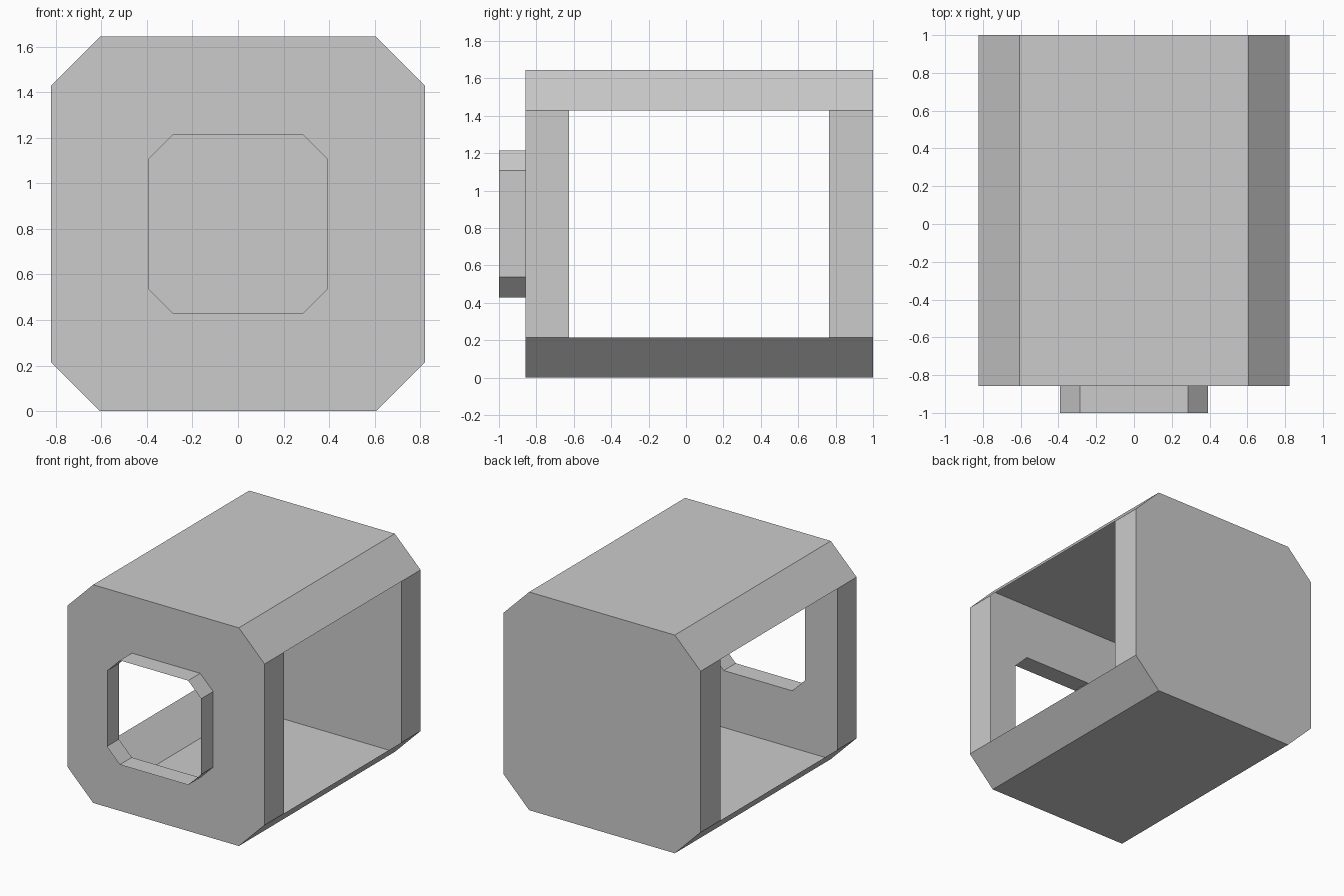
import bpy
import bmesh

if "Cube" in bpy.data.objects:
    bpy.data.objects.remove(bpy.data.objects["Cube"])

grey = bpy.data.materials.new("light grey")
grey.diffuse_color = (0.6, 0.6, 0.6, 1)
grey.use_nodes = True
grey.node_tree.nodes["Principled BSDF"].inputs["Base Color"].default_value = grey.diffuse_color

MID_Z = 0.822          # height of the shared axis


def octagon(half, flat):
    """Chamfered square section in x and z, starting with its right side."""
    pts = [(half, -flat), (half, flat), (flat, half), (-flat, half),
           (-half, flat), (-half, -flat), (-flat, -half), (flat, -half)]
    return [(x, z + MID_Z) for x, z in pts]


def ring(bm, section, y):
    return [bm.verts.new((x, y, z)) for x, z in section]


def bridge(bm, a, b, skip=()):
    """Join two rings with flat faces, leaving out the skipped sides."""
    for i in range(8):
        if i not in skip:
            j = (i + 1) % 8
            bm.faces.new((a[i], b[i], b[j], a[j]))


def finish(bm, name):
    bmesh.ops.recalc_face_normals(bm, faces=bm.faces)
    mesh = bpy.data.meshes.new(name)
    bm.to_mesh(mesh)
    bm.free()
    mesh.materials.append(grey)
    bpy.context.collection.objects.link(bpy.data.objects.new(name, mesh))


outer = octagon(0.822, 0.607)
port = octagon(0.393, 0.285)

# Thin-walled housing with a large opening in the left and right sides
bm = bmesh.new()
rings = [ring(bm, outer, y) for y in (-0.857, -0.625, 0.765, 1.0)]
bridge(bm, rings[0], rings[1])
bridge(bm, rings[1], rings[2], skip=(0, 4))
bridge(bm, rings[2], rings[3])
# Closed back wall
bm.faces.new(rings[3])
# Front wall around the port
bridge(bm, ring(bm, port, -0.857), rings[0])
bmesh.ops.remove_doubles(bm, verts=bm.verts, dist=0.0001)
finish(bm, "housing")

# Open collar standing out from the front wall
bm = bmesh.new()
bridge(bm, ring(bm, port, -1.0), ring(bm, port, -0.857))
# Face the collar walls away from its axis
finish(bm, "front_collar")
